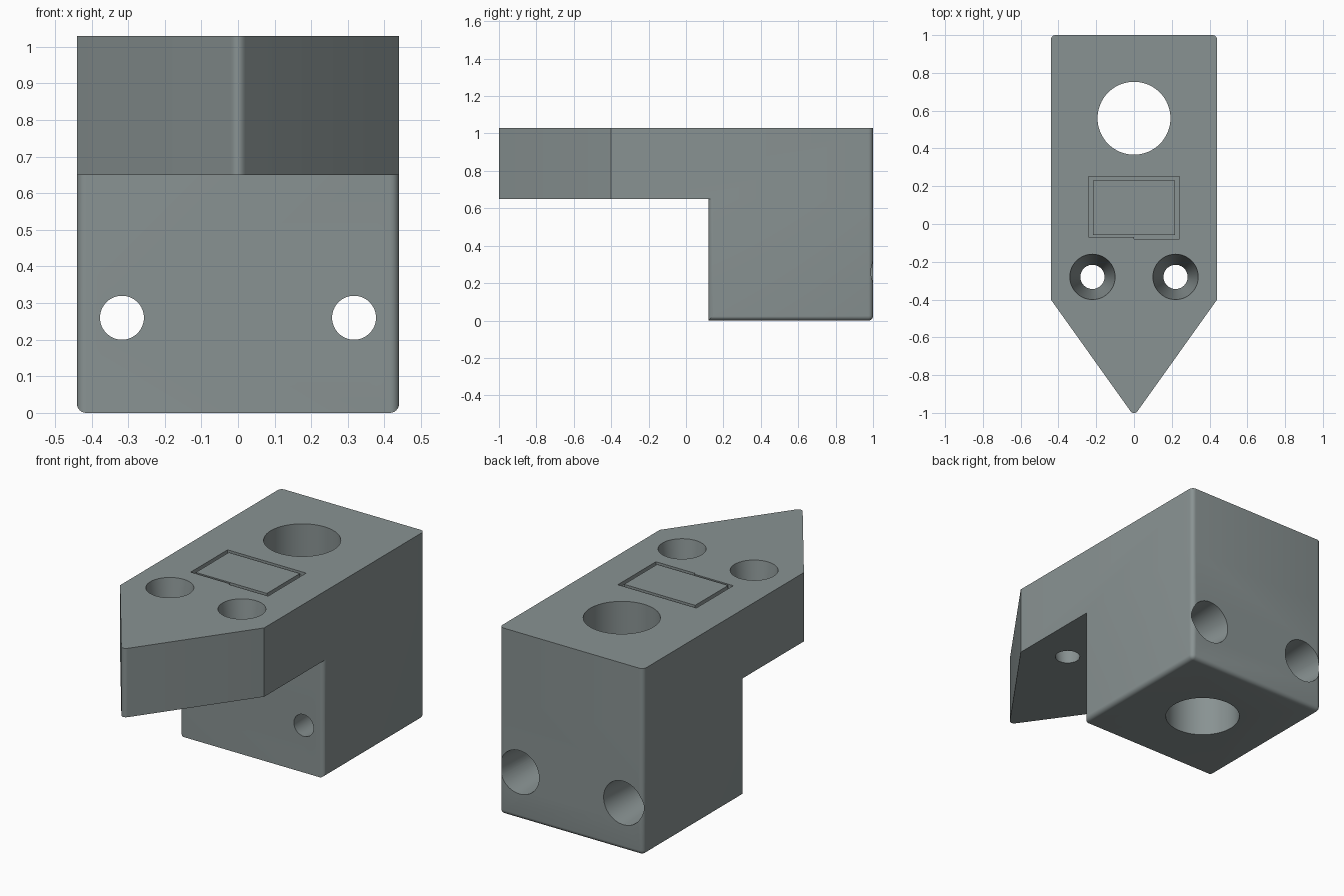
import bpy, bmesh, math
from mathutils import Matrix, Vector

if "Cube" in bpy.data.objects:
    bpy.data.objects.remove(bpy.data.objects["Cube"])

H, W = 1.03, 0.44          # overall height, half width
STEP, FRONT = 0.65, 0.12   # underside of the arm, front of the lower block

grey = bpy.data.materials.new("grey")
grey.diffuse_color = (0.25, 0.29, 0.29, 1)
grey.use_nodes = True
grey.node_tree.nodes["Principled BSDF"].inputs["Base Color"].default_value = grey.diffuse_color


def finish(name, bm):
    bmesh.ops.recalc_face_normals(bm, faces=bm.faces[:])
    me = bpy.data.meshes.new(name)
    bm.to_mesh(me)
    bm.free()
    me.materials.append(grey)
    ob = bpy.data.objects.new(name, me)
    bpy.context.collection.objects.link(ob)
    return ob


def prism(points, z0, z1):
    bm = bmesh.new()
    base = bm.faces.new([bm.verts.new((x, y, z0)) for x, y in points])
    top = bmesh.ops.extrude_face_region(bm, geom=[base])["geom"]
    bmesh.ops.translate(bm, vec=(0, 0, z1 - z0),
                        verts=[v for v in top if isinstance(v, bmesh.types.BMVert)])
    return bm


def fillet(bm, test, offset):
    edges = []
    for e in bm.edges:
        d = e.verts[1].co - e.verts[0].co
        if test((e.verts[0].co + e.verts[1].co) / 2, abs(d.z) > 0.1):
            edges.append(e)
    bmesh.ops.bevel(bm, geom=edges, offset=offset, segments=6, profile=0.5,
                    affect='EDGES', clamp_overlap=True)


def box(name, x0, x1, y0, y1, z0, z1):
    return finish(name, prism([(x0, y0), (x1, y0), (x1, y1), (x0, y1)], z0, z1))


def cone(name, start, end, r0, r1):
    """Round cutter from start to end, run a little past both ends."""
    a, b = Vector(start), Vector(end)
    d, k = b - a, 0.05
    a, b, r0, r1 = a - d * k, b + d * k, r0 - (r1 - r0) * k, r1 + (r1 - r0) * k
    bm = bmesh.new()
    rot = (b - a).to_track_quat('Z', 'Y').to_matrix().to_4x4()
    bmesh.ops.create_cone(bm, cap_ends=True, segments=64, radius1=r0, radius2=r1,
                          depth=(b - a).length,
                          matrix=Matrix.Translation((a + b) / 2) @ rot)
    return finish(name, bm)


def combine(target, tool, operation):
    mod = target.modifiers.new("bool", 'BOOLEAN')
    mod.operation, mod.object, mod.solver = operation, tool, 'EXACT'
    bpy.ops.object.select_all(action='DESELECT')
    bpy.context.view_layer.objects.active = target
    target.select_set(True)
    bpy.ops.object.modifier_apply(modifier=mod.name)
    bpy.data.objects.remove(tool)


# pointed upper arm, rounded at the tip and the back corners
arm = prism([(0, -1.017), (W, -0.4), (W, 1), (-W, 1), (-W, -0.4)], STEP, H)
fillet(arm, lambda c, upright: upright and c.y > 0.9, 0.025)
fillet(arm, lambda c, upright: upright and c.y < -0.95, 0.034)
body = finish("pointed_bracket", arm)

# lower block, rounded on all but its front bottom edge
block = prism([(-W, FRONT), (W, FRONT), (W, 1), (-W, 1)], 0, STEP)
fillet(block, lambda c, upright: upright or (c.z < 0.01 and c.y > FRONT + 0.1), 0.025)
combine(body, finish("lower_block", block), 'UNION')

# large shaft hole
cutters = [cone("shaft_cutter", (0, 0.56, H), (0, 0.56, 0), 0.193, 0.193)]
# tapered screw holes through the arm and through the block
for s in (-1, 1):
    cutters.append(cone("arm_hole_cutter", (s * 0.22, -0.28, H),
                        (s * 0.22, -0.28, STEP), 0.12, 0.064))
    cutters.append(cone("block_hole_cutter", (s * 0.317, 1, 0.26),
                        (s * 0.317, FRONT, 0.26), 0.12, 0.06))
# thin rectangular groove on top
for x0, x1, y0, y1 in ((-0.24, 0.24, 0.23, 0.252), (-0.24, -0.217, -0.07, 0.24),
                       (0.217, 0.24, -0.08, 0.24), (-0.23, 0.01, -0.07, -0.058),
                       (0, 0.23, -0.08, -0.058)):
    cutters.append(box("groove_cutter", x0, x1, y0, y1, H - 0.02, H + 0.05))
for c in cutters:
    combine(body, c, 'DIFFERENCE')

bpy.ops.object.shade_smooth_by_angle(angle=math.radians(30))
